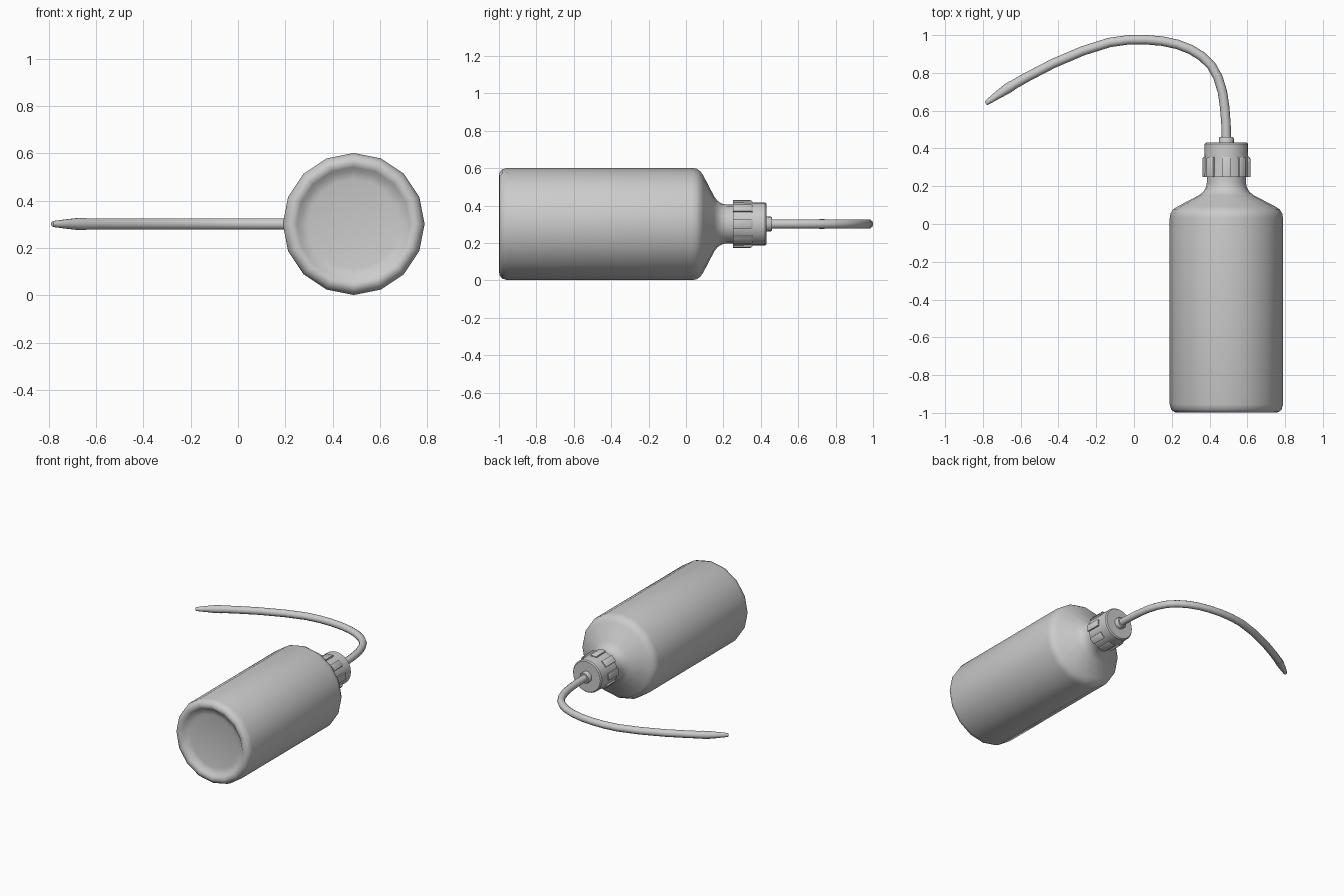
import bpy, bmesh, math
from mathutils import Vector

if "Cube" in bpy.data.objects:
    bpy.data.objects.remove(bpy.data.objects["Cube"])

CX, CZ = 0.489, 0.302


def finish(name, rings, angle=40, cap=True):
    """Skin a list of vertex rings into a smooth-shaded object."""
    bm = bmesh.new()
    loops = [[bm.verts.new(p) for p in ring] for ring in rings]
    n = len(loops[0])
    for a, b in zip(loops, loops[1:]):
        for i in range(n):
            j = (i + 1) % n
            bm.faces.new((a[i], a[j], b[j], b[i]))
    if cap:
        bm.faces.new(loops[0][::-1])
        bm.faces.new(loops[-1])
    bmesh.ops.recalc_face_normals(bm, faces=bm.faces)
    me = bpy.data.meshes.new(name)
    bm.to_mesh(me)
    bm.free()
    ob = bpy.data.objects.new(name, me)
    bpy.context.collection.objects.link(ob)
    bpy.ops.object.select_all(action='DESELECT')
    ob.select_set(True)
    bpy.context.view_layer.objects.active = ob
    bpy.ops.object.shade_smooth_by_angle(angle=math.radians(angle))
    return ob


def lathe(name, profile, sides, angle=40):
    """Revolve (radius, y) points around the bottle axis."""
    return finish(name, [[(CX + r * math.cos(math.tau * i / sides), y,
                           CZ + r * math.sin(math.tau * i / sides))
                          for i in range(sides)] for r, y in profile], angle)


def sweep(name, points, sides=10):
    """Tube along (x, y, radius) points lying in the horizontal plane."""
    rings = []
    for k, (x, y, r) in enumerate(points):
        a, b = points[max(k - 1, 0)], points[min(k + 1, len(points) - 1)]
        t = Vector((b[0] - a[0], b[1] - a[1])).normalized()
        rings.append([(x - t.y * r * math.cos(u), y + t.x * r * math.cos(u),
                       CZ + r * math.sin(u))
                      for u in (math.tau * i / sides for i in range(sides))])
    return finish(name, rings)


# Bottle: recessed base, straight wall, sloping shoulder, neck
lathe("bottle_body", [
    (0.02, -0.965), (0.19, -0.968), (0.225, -0.975), (0.24, -0.99),
    (0.258, -0.999), (0.275, -0.996), (0.292, -0.983), (0.3, -0.955),
    (0.3, 0.03), (0.296, 0.055), (0.283, 0.076), (0.26, 0.092),
    (0.145, 0.152), (0.122, 0.17), (0.108, 0.195), (0.103, 0.22),
    (0.103, 0.28)], 16, 50)

# Screw cap with a small bevelled top edge
lathe("cap", [(0.095, 0.25), (0.118, 0.25), (0.116, 0.35), (0.115, 0.423),
              (0.108, 0.431), (0.03, 0.431)], 24)

# Grip ribs around the cap
for k in range(8):
    a = math.tau * k / 8
    out = Vector((math.cos(a), 0, math.sin(a)))
    side = Vector((-math.sin(a), 0, math.cos(a)))
    rings = []
    for y, r in ((0.25, 0.127), (0.345, 0.127), (0.355, 0.121)):
        c = Vector((CX, y, CZ))
        rings.append([c + out * d + side * w for d, w in
                      ((0.105, -0.024), (r - 0.003, -0.024), (r, -0.017),
                       (r, 0.017), (r - 0.003, 0.024), (0.105, 0.024))])
    finish("cap_rib", rings, 30)

# Collar where the tube leaves the cap
lathe("tube_collar", [(0.04, 0.42), (0.039, 0.455), (0.035, 0.461),
                      (0.02, 0.461)], 16)

# Curved tube
R = 0.025
path = [(0.489, 0.44), (0.487, 0.53), (0.48, 0.62), (0.468, 0.7), (0.445, 0.775),
        (0.41, 0.838), (0.36, 0.887), (0.3, 0.924), (0.23, 0.951),
        (0.15, 0.968), (0.06, 0.976), (-0.03, 0.975), (-0.13, 0.961),
        (-0.27, 0.917), (-0.43, 0.849), (-0.57, 0.776), (-0.67, 0.719)]
sweep("tube", [(x, y, R) for x, y in path])

# Tapered tip
sweep("tube_tip", [(-0.645, 0.733, 0.027), (-0.675, 0.714, 0.0265),
                   (-0.73, 0.677, 0.02), (-0.778, 0.643, 0.0135),
                   (-0.785, 0.638, 0.010)])
